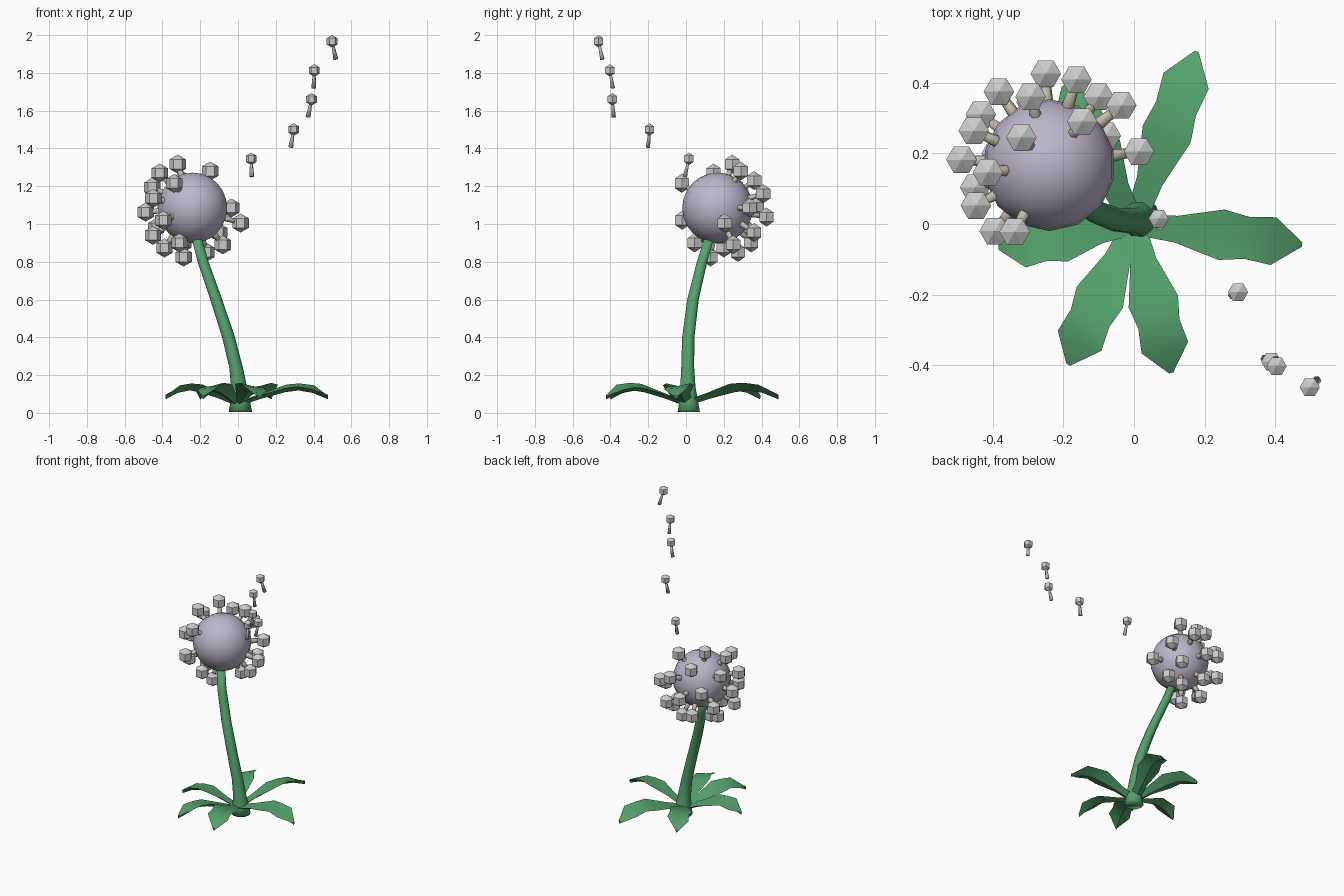
import bpy, bmesh, math
from mathutils import Vector

if "Cube" in bpy.data.objects:
    bpy.data.objects.remove(bpy.data.objects["Cube"])


def material(name, rgb):
    m = bpy.data.materials.new(name)
    m.diffuse_color = (*rgb, 1)
    m.use_nodes = True
    m.node_tree.nodes["Principled BSDF"].inputs["Base Color"].default_value = m.diffuse_color
    return m


GREEN = material("green", (0.09, 0.36, 0.15))
LAVENDER = material("lavender", (0.52, 0.46, 0.60))
TAN = material("tan", (0.55, 0.50, 0.40))


def finish(name, bm, mat=None, smooth=True):
    bmesh.ops.recalc_face_normals(bm, faces=bm.faces)
    for f in bm.faces:
        f.smooth = smooth
    me = bpy.data.meshes.new(name)
    bm.to_mesh(me)
    bm.free()
    ob = bpy.data.objects.new(name, me)
    bpy.context.collection.objects.link(ob)
    if mat:
        me.materials.append(mat)
    return ob


def tube(bm, pts, radii, sides, level=False):
    """Capped tube through pts; level keeps every ring horizontal."""
    pts = [Vector(p) for p in pts]
    rings = []
    for i, (p, r) in enumerate(zip(pts, radii)):
        d = (pts[min(i + 1, len(pts) - 1)] - pts[max(i - 1, 0)]).normalized()
        if level:
            d = Vector((0, 0, 1))
        ref = Vector((1, 0, 0)) if abs(d.x) < 0.9 else Vector((0, 1, 0))
        v = d.cross(ref).normalized()
        u = v.cross(d)
        rings.append([bm.verts.new(p + r * (math.cos(a) * u + math.sin(a) * v))
                      for a in (math.tau * k / sides for k in range(sides))])
    for a, b in zip(rings, rings[1:]):
        for k in range(sides):
            n = (k + 1) % sides
            bm.faces.new((a[k], a[n], b[n], b[k]))
    bm.faces.new(rings[0])
    bm.faces.new(rings[-1])


def seed_head(bm, c, r):
    """Six-sided ball with two rings and two poles."""
    c = Vector(c)
    top, bot = bm.verts.new(c + Vector((0, 0, r))), bm.verts.new(c - Vector((0, 0, r)))
    lo, hi = [[bm.verts.new(c + r * Vector((.866 * math.cos(k * math.pi / 3),
                                            .866 * math.sin(k * math.pi / 3), z)))
               for k in range(6)] for z in (-.5, .5)]
    for k in range(6):
        n = (k + 1) % 6
        bm.faces.new((lo[k], lo[n], hi[n], hi[k]))
        bm.faces.new((hi[k], hi[n], top))
        bm.faces.new((lo[n], lo[k], bot))


# Flower core
CORE = Vector((-0.24, 0.167, 1.085))
bm = bmesh.new()
bmesh.ops.create_uvsphere(bm, u_segments=14, v_segments=12, radius=0.187)
bmesh.ops.translate(bm, verts=bm.verts, vec=CORE)
finish("flower_core", bm, LAVENDER)

# Bent stem with a flared foot
bm = bmesh.new()
tube(bm, [(.013, .015, 0.005), (.012, .014, .06), (.005, .01, .14), (-.01, .009, .24),
          (-.05, .012, .4), (-.115, .037, .6), (-.185, .085, .8), (-.225, .13, .95)],
     [.062, .052, .042, .036, .034, .032, .029, .027], 10, True)
finish("stem", bm, GREEN)

# Leaves: angle in degrees, length, sideways roll
LEAVES = [(70, .52, -.2), (-7, .48, .15), (-76, .435, -.2), (-115, .44, .15),
          (190, .39, .15), (117, .44, -.2)]
#          t    half width  height
PROFILE = [(0, .030, .05), (.25, .038, .09), (.52, .072, .125),
           (.67, .060, .135), (.83, .068, .122), (1, .006, .088)]
for i, (deg, length, roll) in enumerate(LEAVES):
    a = math.radians(deg)
    d, s = Vector((math.cos(a), math.sin(a), 0)), Vector((-math.sin(a), math.cos(a), 0))
    up = Vector((0, 0, 1))
    bm = bmesh.new()
    rows = []
    for t, w, h in PROFILE:
        mid = d * (t * length) + up * h
        slant = s + up * roll
        rows.append([bm.verts.new(p) for p in
                     (mid - slant * w + up * w * .2, mid + up * .008,
                      mid + slant * w + up * w * .2, mid - up * .016)])
    for p, q in zip(rows, rows[1:]):
        for k in range(4):
            n = (k + 1) % 4
            bm.faces.new((p[k], p[n], q[n], q[k]))
    bm.faces.new(rows[0])
    bm.faces.new(rows[-1])
    ob = finish(f"leaf_{i + 1}", bm, GREEN)
    bpy.context.view_layer.objects.active = ob
    ob.select_set(True)
    bpy.ops.object.shade_smooth_by_angle(angle=math.radians(35))
    ob.select_set(False)

# Seeds still attached to the core
ATTACHED = [(-.25, .426, 1.037), (-.163, .409, 1.16), (-.383, .375, 1.09), (-.293, .361, 1.23),
            (-.10, .36, .955), (-.036, .336, 1.085), (-.434, .31, .98), (-.454, .264, 1.195),
            (-.147, .29, 1.28), (-.319, .245, 1.317), (-.08, .25, .89), (.014, .205, 1.005),
            (-.489, .182, 1.063), (-.414, .146, 1.27), (-.45, .103, .94), (-.448, .052, 1.137),
            (-.395, -.02, 1.02), (-.338, -.022, 1.215), (-.31, .045, .90), (-.389, .2, .873),
            (-.288, .13, .825), (-.167, .275, .85), (-.29, .345, .90)]
# Drifting seeds: head position and stalk lean
LOOSE = [((.07, .015, 1.345), (.003, -.021)), ((.295, -.193, 1.50), (-.016, -.008)),
         ((.389, -.39, 1.66), (-.018, .008)), ((.404, -.403, 1.813), (-.003, .016)),
         ((.498, -.463, 1.967), (.02, .02))]
heads, stalks = bmesh.new(), bmesh.new()
for p in ATTACHED:
    d = (Vector(p) - CORE).normalized()
    seed_head(heads, p, .05)
    tube(stalks, [Vector(p) - d * .14, p], [.023, .011], 6)
finish("seed_heads", heads, smooth=False)
finish("seed_stalks", stalks, TAN)

heads, stalks = bmesh.new(), bmesh.new()
for p, (lx, ly) in LOOSE:
    seed_head(heads, p, .033)
    tube(stalks, [Vector(p) + Vector((lx, ly, -.095)), p], [.013, .006], 6)
finish("drifting_seed_heads", heads, smooth=False)
finish("drifting_seed_stalks", stalks, TAN)
